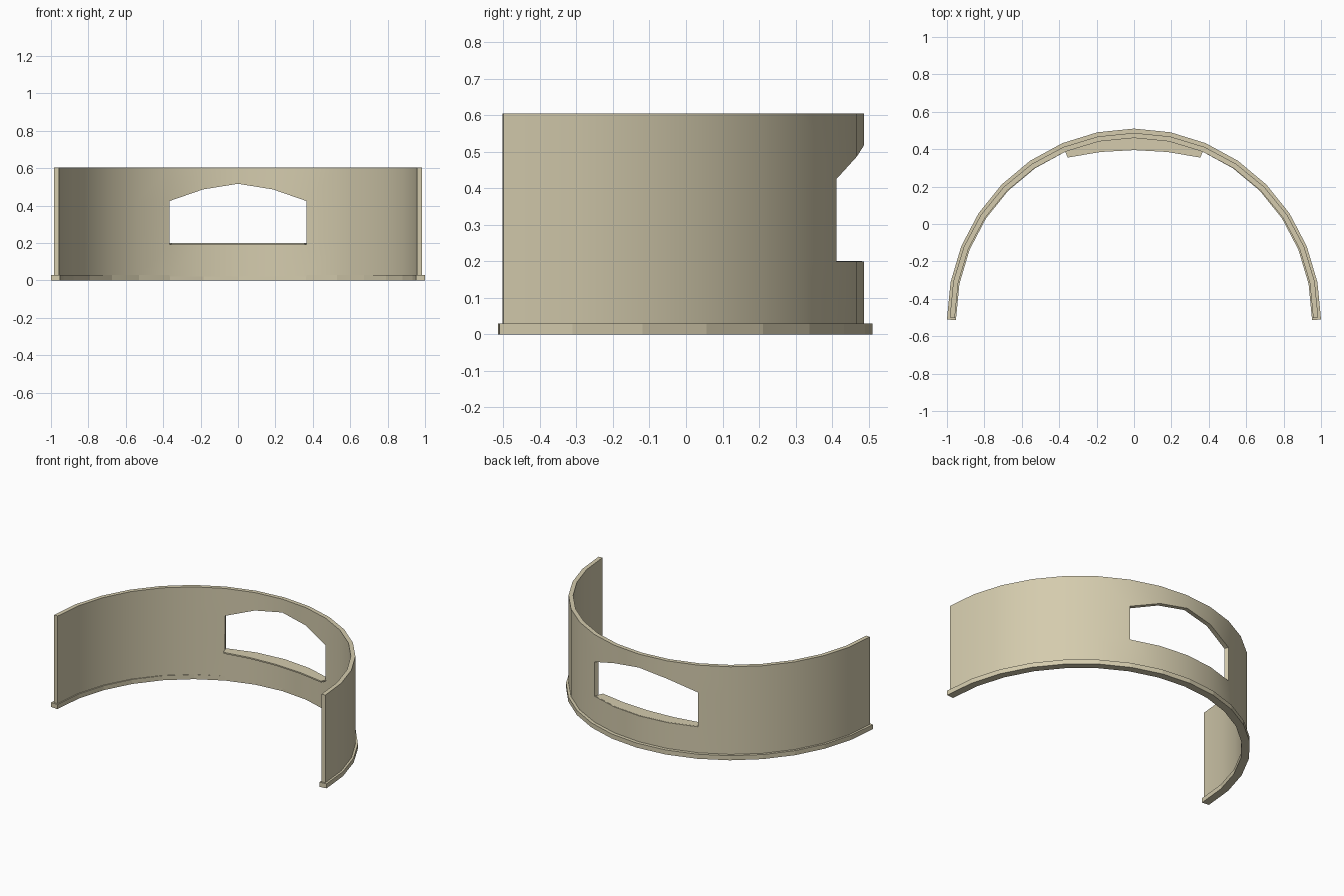
import bpy, math

if "Cube" in bpy.data.objects:
    bpy.data.objects.remove(bpy.data.objects["Cube"])

SEG = 16
beige = bpy.data.materials.new("warm_beige")
beige.diffuse_color = (0.66, 0.60, 0.42, 1)
beige.use_nodes = True
beige.node_tree.nodes["Principled BSDF"].inputs["Base Color"].default_value = beige.diffuse_color


def angle(i):
    return math.pi * (i / SEG - 0.5)


def make(name, verts, faces, thick, offset):
    me = bpy.data.meshes.new(name)
    me.from_pydata(verts, [], faces)
    me.materials.append(beige)
    ob = bpy.data.objects.new(name, me)
    bpy.context.collection.objects.link(ob)
    sol = ob.modifiers.new("thickness", 'SOLIDIFY')
    sol.thickness = thick
    sol.offset = offset
    sol.use_even_offset = True
    return ob


def arc_shell(name, rx, ry, cy, levels, thick, hole=lambda i, k: False):
    """Half-round sheet with outward normals, thickened inwards."""
    n = len(levels(0))
    verts = [(rx * math.sin(angle(i)), cy + ry * math.cos(angle(i)), z)
             for i in range(SEG + 1) for z in levels(i)]
    faces = [(i * n + k, i * n + k + 1, (i + 1) * n + k + 1, (i + 1) * n + k)
             for i in range(SEG) for k in range(n - 1) if not hole(i, k)]
    return make(name, verts, faces, thick, -1)


# wall with an arched window in the four middle segments
ARCH = {0: 0.517, 1: 0.487}


def wall_levels(i):
    return [0.02, 0.2, ARCH.get(abs(i - SEG // 2), 0.425), 0.605]


wall = arc_shell("curved_wall", 0.985, 0.987, -0.5, wall_levels, 0.027,
                 lambda i, k: k == 1 and 6 <= i < 10)

# faceted foot rail
arc_shell("base_rail", 1.0, 1.02, -0.51, lambda i: [0, 0.03], 0.048)

# window sill shelf reaching inwards
outer, inner = [], []
for i, (x, y) in zip(range(6, 11), [(-0.355, 0.355), (-0.18, 0.385), (0, 0.395),
                                    (0.18, 0.385), (0.355, 0.355)]):
    a = angle(i)
    outer.append((0.98 * math.sin(a), 0.982 * math.cos(a) - 0.5, 0.201))
    inner.append((x, y, 0.201))
make("window_sill", outer + inner,
     [(k, k + 5, k + 6, k + 1) for k in range(4)], 0.009, -1)

# smooth shading on the wall only
bpy.ops.object.select_all(action='DESELECT')
bpy.context.view_layer.objects.active = wall
wall.select_set(True)
bpy.ops.object.modifier_apply(modifier="thickness")
bpy.ops.object.shade_smooth_by_angle(angle=math.radians(30))
